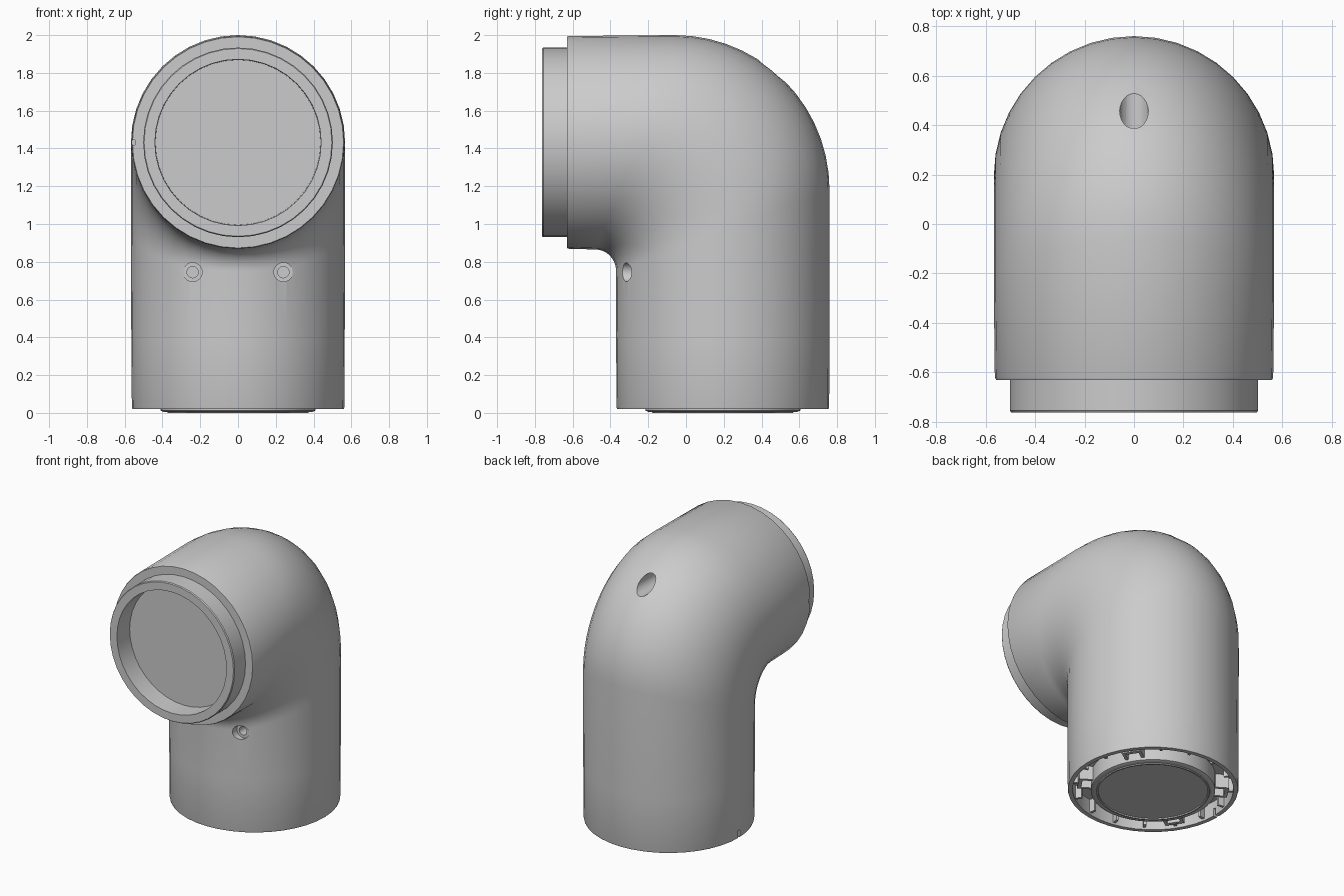
import bpy, bmesh, math
from mathutils import Matrix, Vector

if "Cube" in bpy.data.objects:
    bpy.data.objects.remove(bpy.data.objects["Cube"])

SEG = 40
CY, CZ = 0.195, 1.432      # axis of the upright tube (y) and of the side outlet (z)


def finish(name, bm, angle=35):
    bmesh.ops.recalc_face_normals(bm, faces=bm.faces)
    me = bpy.data.meshes.new(name)
    bm.to_mesh(me)
    bm.free()
    ob = bpy.data.objects.new(name, me)
    bpy.context.collection.objects.link(ob)
    smooth(ob, angle)
    return ob


def smooth(ob, angle=35):
    bpy.ops.object.select_all(action='DESELECT')
    ob.select_set(True)
    bpy.context.view_layer.objects.active = ob
    bpy.ops.object.shade_smooth_by_angle(angle=math.radians(angle))


def loft(name, rings):
    """Skin rings given as (inner point, outer point, x radius) in the y-z plane."""
    bm = bmesh.new()
    loops = []
    for a, b, rx in rings:
        a, b = Vector((0, *a)), Vector((0, *b))
        mid, half = (a + b) / 2, (b - a) / 2
        loops.append([bm.verts.new(mid + half * math.cos(t) + Vector((rx * math.sin(t), 0, 0)))
                      for t in (2 * math.pi * i / SEG for i in range(SEG))])
    for l0, l1 in zip(loops, loops[1:]):
        for i in range(SEG):
            j = (i + 1) % SEG
            bm.faces.new((l0[i], l0[j], l1[j], l1[i]))
    bm.faces.new(loops[0])
    bm.faces.new(loops[-1])
    return finish(name, bm)


def upright(r, z):
    return ((CY - r, z), (CY + r, z), r)


def outlet(r, y):
    return ((y, CZ - r), (y, CZ + r), r)


def add_box(bm, size, matrix):
    bmesh.ops.create_cube(bm, size=1, matrix=matrix @ Matrix.Diagonal((*size, 1)))


# Elbow body: open base, upright tube, bend, outlet tube, stepped collar, recess
R = 0.567
rings = [upright(0.53, 0.13), upright(0.53, 0.02), upright(0.56, 0.02),
         upright(0.563, 0.03), upright(0.565, 0.4)]
N = 14
for k in range(N + 1):
    t = math.pi / 2 * k / N
    c, s = math.cos(t), math.sin(t)
    rings.append(((-0.48 + 0.11 * c, 0.75 + 0.115 * s), (-0.06 + 0.82 * c, 1.18 + 0.82 * s), R))
rings += [outlet(0.563, -0.62), outlet(0.559, -0.63), outlet(0.502, -0.63),
          outlet(0.502, -0.755), outlet(0.497, -0.762), outlet(0.44, -0.762), outlet(0.437, -0.62)]
body = loft("elbow_body", rings)


def cut(bm):
    tool = finish("cutter", bm)
    tool.hide_render = True
    mod = body.modifiers.new("cut", 'BOOLEAN')
    mod.object, mod.operation, mod.solver = tool, 'DIFFERENCE', 'EXACT'
    bpy.context.view_layer.objects.active = body
    bpy.ops.object.modifier_apply(modifier=mod.name)
    bpy.data.objects.remove(tool)


def hole(x, z, r, y0, y1):
    bm = bmesh.new()
    bmesh.ops.create_cone(bm, cap_ends=True, segments=24, radius1=r, radius2=r, depth=y1 - y0,
                          matrix=Matrix.Translation((x, (y0 + y1) / 2, z)) @ Matrix.Rotation(math.pi / 2, 4, 'X'))
    cut(bm)


# Counterbored screw holes under the outlet
for x in (-0.24, 0.24):
    hole(x, 0.745, 0.05, -0.5, -0.285)
    hole(x, 0.745, 0.03, -0.5, -0.22)
# Round port high on the back of the bend
hole(0, 1.808, 0.058, 0.25, 0.9)
# Locating notches on the left of the outlet rim and of the base rim
for size, pos in (((0.03, 0.05, 0.025), (-0.56, -0.63, CZ)), ((0.08, 0.02, 0.09), (-0.56, CY, 0.03))):
    bm = bmesh.new()
    add_box(bm, size, Matrix.Translation(pos))
    cut(bm)
smooth(body)

# Base plug: central disc with a thin raised rim
loft("base_plug", [upright(0.41, 0.14), upright(0.41, 0.012), upright(0.395, 0.006),
                   upright(0.375, 0.006), upright(0.372, 0.0), upright(0.362, 0.0),
                   upright(0.36, 0.008)])


def around(angle, r, z):
    return (Matrix.Translation((0, CY, z)) @ Matrix.Rotation(angle, 4, 'Z')
            @ Matrix.Translation((r, 0, 0)))


# Ribs lining the inside of the base wall
bm = bmesh.new()
for i in range(16):
    add_box(bm, (0.05, 0.018, 0.1), around(2 * math.pi * (i + 0.5) / 16, 0.512, 0.085))
finish("base_ribs", bm)

# U-shaped clips between the plug and the wall
bm = bmesh.new()
for deg in (33, 147, 213, 327):
    m = around(math.radians(deg), 0.46, 0.08)
    add_box(bm, (0.025, 0.13, 0.1), m @ Matrix.Translation((0.025, 0, 0)))
    for s in (-1, 1):
        add_box(bm, (0.09, 0.02, 0.1), m @ Matrix.Translation((-0.01, s * 0.055, 0)))
finish("base_clips", bm)
